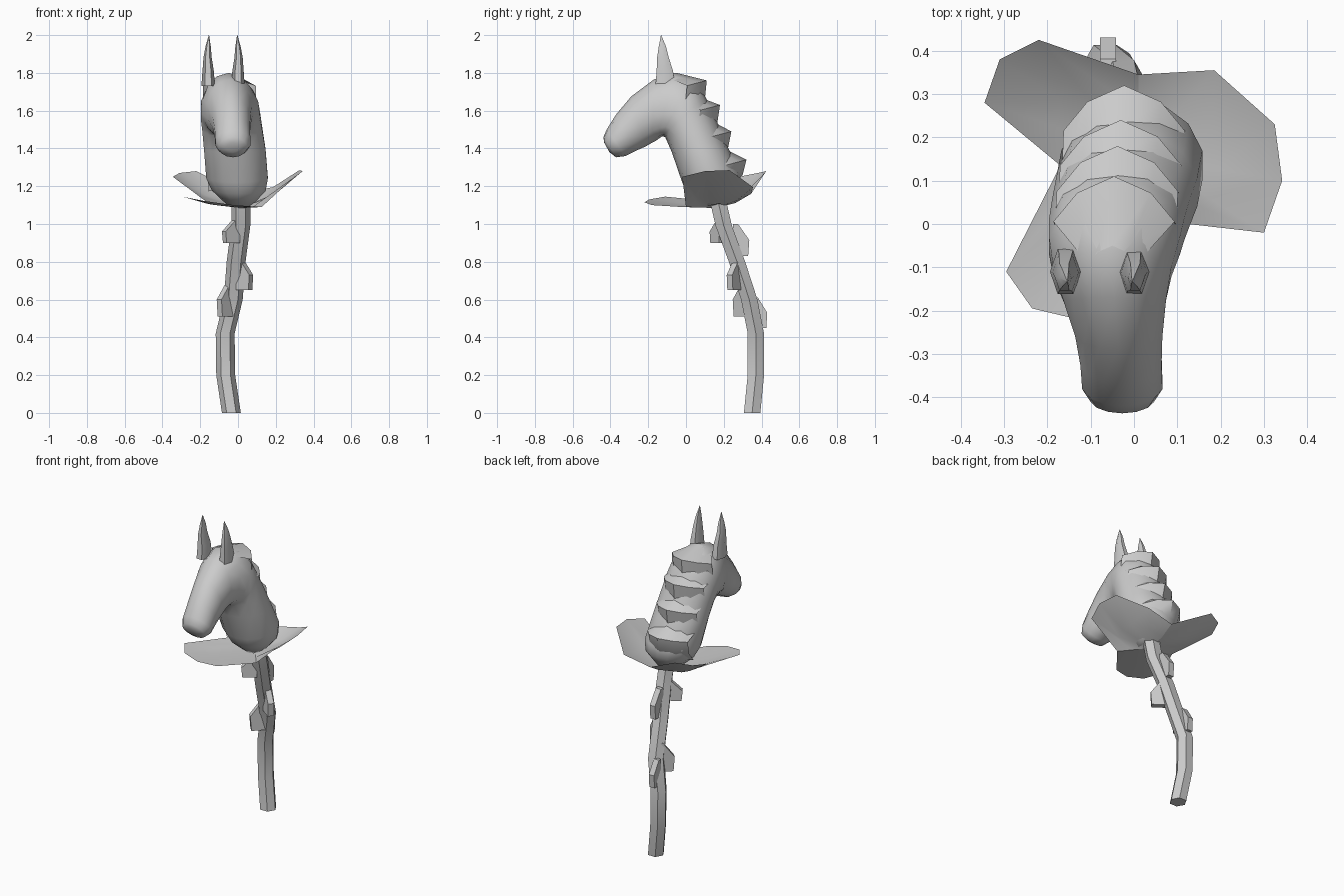
import bpy, math
from mathutils import Vector


def make(name, verts, faces, angle=None):
    mesh = bpy.data.meshes.new(name)
    mesh.from_pydata([tuple(v) for v in verts], [], faces)
    mesh.update()
    if angle is not None:
        mesh.shade_smooth()
        mesh.set_sharp_from_angle(angle=math.radians(angle))
    ob = bpy.data.objects.new(name, mesh)
    bpy.context.collection.objects.link(ob)
    return ob


def loft(name, rings, angle=None):
    n = len(rings[0])
    faces = [(r * n + i, r * n + (i + 1) % n, (r + 1) * n + (i + 1) % n, (r + 1) * n + i)
             for r in range(len(rings) - 1) for i in range(n)]
    faces += [tuple(reversed(range(n))), tuple(range((len(rings) - 1) * n, len(rings) * n))]
    return make(name, [v for r in rings for v in r], faces, angle)


def ring(inner, outer, w, cx, n=14):
    # ellipse spanning an inner and an outer (y, z) point, half width w
    a, b = Vector((cx, *inner)), Vector((cx, *outer))
    mid, half = (a + b) / 2, (b - a) / 2
    return [mid + half * math.cos(t) + Vector((w * math.sin(t), 0, 0))
            for t in (-2 * math.pi * i / n for i in range(n))]


# Neck and head: one loft that fans around the throat
head = [
    ((0.09, 1.09), (0.23, 1.12), 0.07, 0.01),
    ((0.01, 1.16), (0.285, 1.2), 0.145, 0.005),
    ((-0.02, 1.22), (0.29, 1.27), 0.167, -0.005),
    ((-0.075, 1.38), (0.22, 1.41), 0.167, -0.017),
    ((-0.11, 1.46), (0.165, 1.54), 0.163, -0.03),
    ((-0.125, 1.465), (0.10, 1.68), 0.16, -0.04),
    ((-0.14, 1.455), (0.04, 1.775), 0.155, -0.045),
    ((-0.16, 1.44), (-0.06, 1.8), 0.14, -0.05),
    ((-0.18, 1.43), (-0.17, 1.765), 0.122, -0.045),
    ((-0.215, 1.41), (-0.29, 1.675), 0.103, -0.035),
    ((-0.26, 1.39), (-0.37, 1.58), 0.096, -0.03),
    ((-0.32, 1.36), (-0.42, 1.5), 0.095, -0.027),
    ((-0.37, 1.353), (-0.437, 1.46), 0.075, -0.027),
    ((-0.405, 1.38), (-0.433, 1.43), 0.035, -0.027),
]
loft("horse_head", [ring(*h) for h in head], 60)

# Stepped mane down the back of the neck
steps = [(-0.05, 1.8), (0.11, 1.76), (0.10, 1.66), (0.18, 1.63), (0.165, 1.53),
         (0.24, 1.49), (0.22, 1.39), (0.32, 1.34), (0.30, 1.26), (0.25, 1.2)]
cols = [(-0.14, 0.11), (-0.085, 0.04), (0, 0), (0.085, 0.04), (0.14, 0.11)]
mv, mf = [], []
for i, (y, z) in enumerate(steps):
    k = 1 if i else 0.4
    cx = -0.05 + 0.035 * i / (len(steps) - 1)
    mv += [(cx + x * k, y - p * 0.95 * k, z - p * 0.25) for x, p in cols]
for i in range(len(steps) - 1):
    mf += [(i * 5 + j, (i + 1) * 5 + j, (i + 1) * 5 + j + 1, i * 5 + j + 1) for j in range(4)]
make("mane", mv, mf, 35)

# Ears: curved pointed lofts
for side, cx in (("left", -0.158), ("right", 0.0)):
    s = -1 if side == "left" else 1
    rings = []
    for z, dx, y, rx, ry in ((1.73, 0.0, -0.11, 0.036, 0.06), (1.81, 0.0, -0.112, 0.03, 0.05),
                             (1.88, 0.003, -0.122, 0.022, 0.036), (1.94, 0.0, -0.125, 0.014, 0.022),
                             (2.0, -0.004, -0.132, 0.001, 0.001)):
        rings.append([(cx + s * dx + rx * math.cos(t), y + ry * math.sin(t), z)
                      for t in (i * math.pi / 3 for i in range(6))])
    loft(side + "_ear", rings, 50)

# Petal-like leaves: fans curving up from the stem top
hub = Vector((0.01, 0.16, 1.085))
leaves = {
    "right_leaf": [(0.125, 0, 1.09), (0.3, -0.02, 1.25), (0.342, 0.1, 1.28),
                   (0.325, 0.23, 1.285), (0.185, 0.355, 1.195), (0.01, 0.345, 1.16)],
    "back_leaf": [(0.01, 0.345, 1.16), (-0.22, 0.425, 1.28), (-0.31, 0.38, 1.27),
                  (-0.345, 0.28, 1.25), (-0.17, 0.135, 1.12)],
    "front_leaf": [(-0.17, 0.135, 1.12), (-0.295, -0.11, 1.145), (-0.235, -0.195, 1.13),
                   (-0.13, -0.22, 1.115), (-0.02, -0.18, 1.1), (0.125, 0, 1.09)],
}
for name, rim in leaves.items():
    n = len(rim)
    mids = []
    for p in rim:
        m = hub.lerp(Vector(p), 0.55)
        m.z = hub.z + (p[2] - hub.z) * 0.35
        mids.append(m)
    faces = [(0, i + 1, i + 2) for i in range(n - 1)]
    faces += [(i + 1, n + i + 1, n + i + 2, i + 2) for i in range(n - 1)]
    make(name, [hub] + mids + rim, faces, 60)

# Six-sided bent stem
path = [(-0.035, 0.35, 0), (-0.065, 0.37, 0.2), (-0.068, 0.37, 0.42), (-0.025, 0.335, 0.6),
        (-0.01, 0.27, 0.8), (0.015, 0.2, 0.99), (0.015, 0.17, 1.12)]
loft("stem", [[(x + 0.05 * math.cos(t), y + 0.05 * math.sin(t), z)
               for t in (i * math.pi / 3 for i in range(6))] for x, y, z in path], 20)

# Thorns: flat wedges pointing down and outward (root x, y, tip x, y, low z, high z)
thorns = [(0.0, 0.19, -0.075, 0.14, 0.9, 1.02), (0.0, 0.28, 0.07, 0.23, 0.65, 0.81),
          (-0.03, 0.33, -0.1, 0.26, 0.51, 0.69), (0.0, 0.25, 0.0, 0.335, 0.83, 1.0),
          (-0.06, 0.36, -0.06, 0.43, 0.45, 0.61)]
for i, (rx, ry, tx, ty, lo, hi) in enumerate(thorns):
    root, tip = Vector((rx, ry, 0)), Vector((tx, ty, 0))
    d = (tip - root).normalized()
    side = Vector((-d.y, d.x, 0)) * 0.018
    outline = [(0.0, hi), (0.3, hi), (1.0, lo + (hi - lo) * 0.5), (0.93, lo), (0.0, lo)]
    pts = [root.lerp(tip, f) + Vector((0, 0, z)) for f, z in outline]
    loft("thorn_%d" % (i + 1), [[p + side for p in pts], [p - side for p in pts]])
